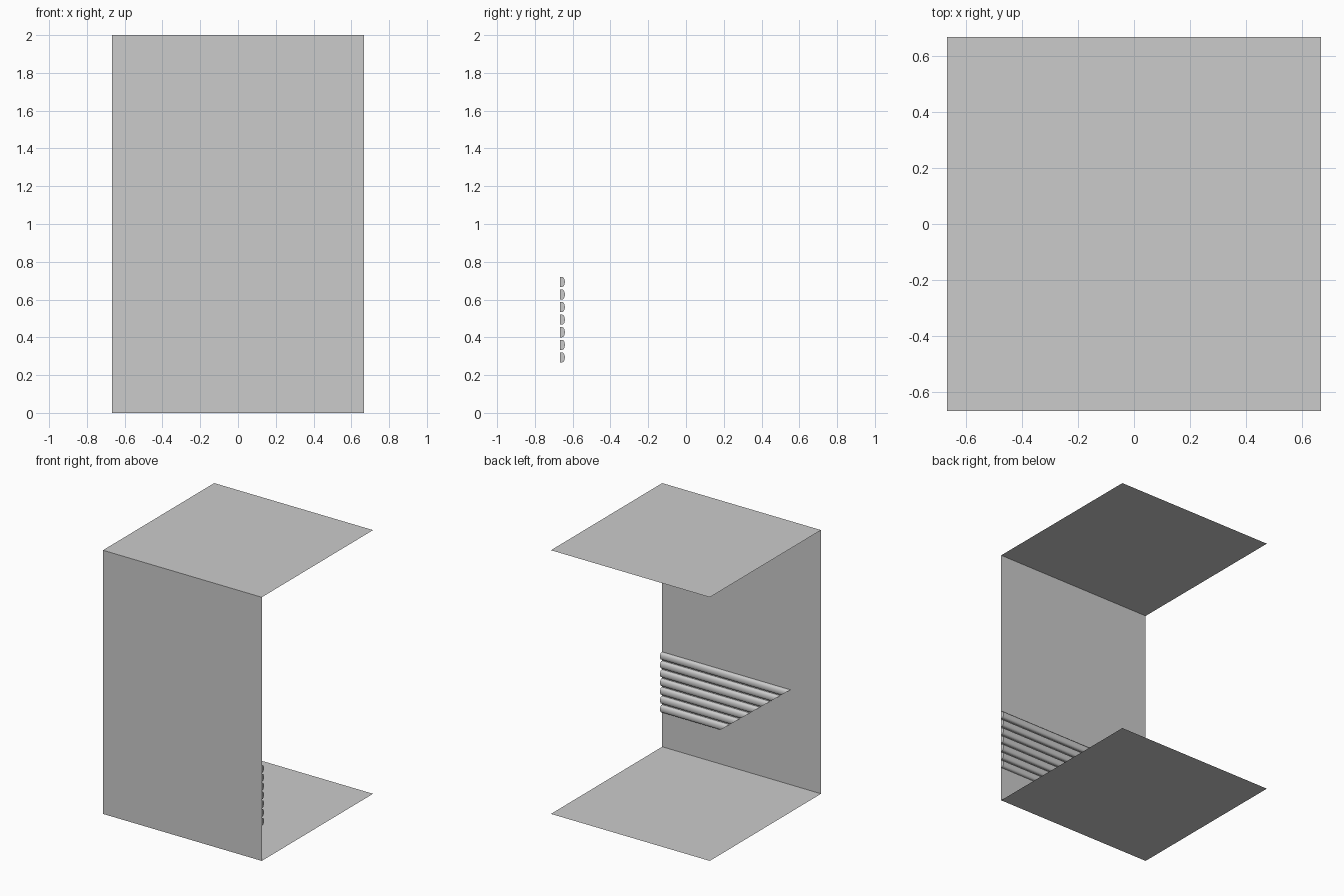
import bpy, math

if "Cube" in bpy.data.objects:
    bpy.data.objects.remove(bpy.data.objects["Cube"])

R = 2 / 3      # half width and depth
H = 2.0        # height


def make(name, verts, faces):
    mesh = bpy.data.meshes.new(name)
    mesh.from_pydata(verts, [], faces)
    mesh.update()
    obj = bpy.data.objects.new(name, mesh)
    bpy.context.collection.objects.link(obj)
    return obj


# Thin sheets: front, top, bottom
make("front_panel", [(-R, -R, 0), (R, -R, 0), (R, -R, H), (-R, -R, H)], [(0, 1, 2, 3)])
for name, z in (("top_panel", H), ("bottom_panel", 0)):
    make(name, [(-R, -R, z), (R, -R, z), (R, R, z), (-R, R, z)], [(0, 1, 2, 3)])

# Rounded slats behind the front panel, cut off along one diagonal
SLAT_H, SLAT_D, PITCH, Z0 = 0.0533, 0.0255, 1 / 15, 0.267
FLAT = 0.011   # straight part of the top and bottom before the rounding


def slat_end(z):
    return 0.168 - (z - Z0) * 1.275


profile = [(0, 0)]
for i in range(9):
    a = -math.pi / 2 + math.pi * i / 8
    profile.append((FLAT + (SLAT_D - FLAT) * math.cos(a), SLAT_H / 2 * (1 + math.sin(a))))
profile.append((0, SLAT_H))
n = len(profile)

for k in range(7):
    base = Z0 + k * PITCH
    outer = [(R, -R + d, base + h) for d, h in profile]
    inner = [(slat_end(z), y, z) for _, y, z in outer]
    faces = [(i, i + n, (i + 1) % n + n, (i + 1) % n) for i in range(n)]
    faces += [tuple(range(n)), tuple(reversed(range(n, 2 * n)))]
    slat = make(f"slat_{k + 1}", outer + inner, faces)
    bpy.context.view_layer.objects.active = slat
    slat.select_set(True)
    bpy.ops.object.shade_smooth_by_angle(angle=math.radians(35))
    slat.select_set(False)
